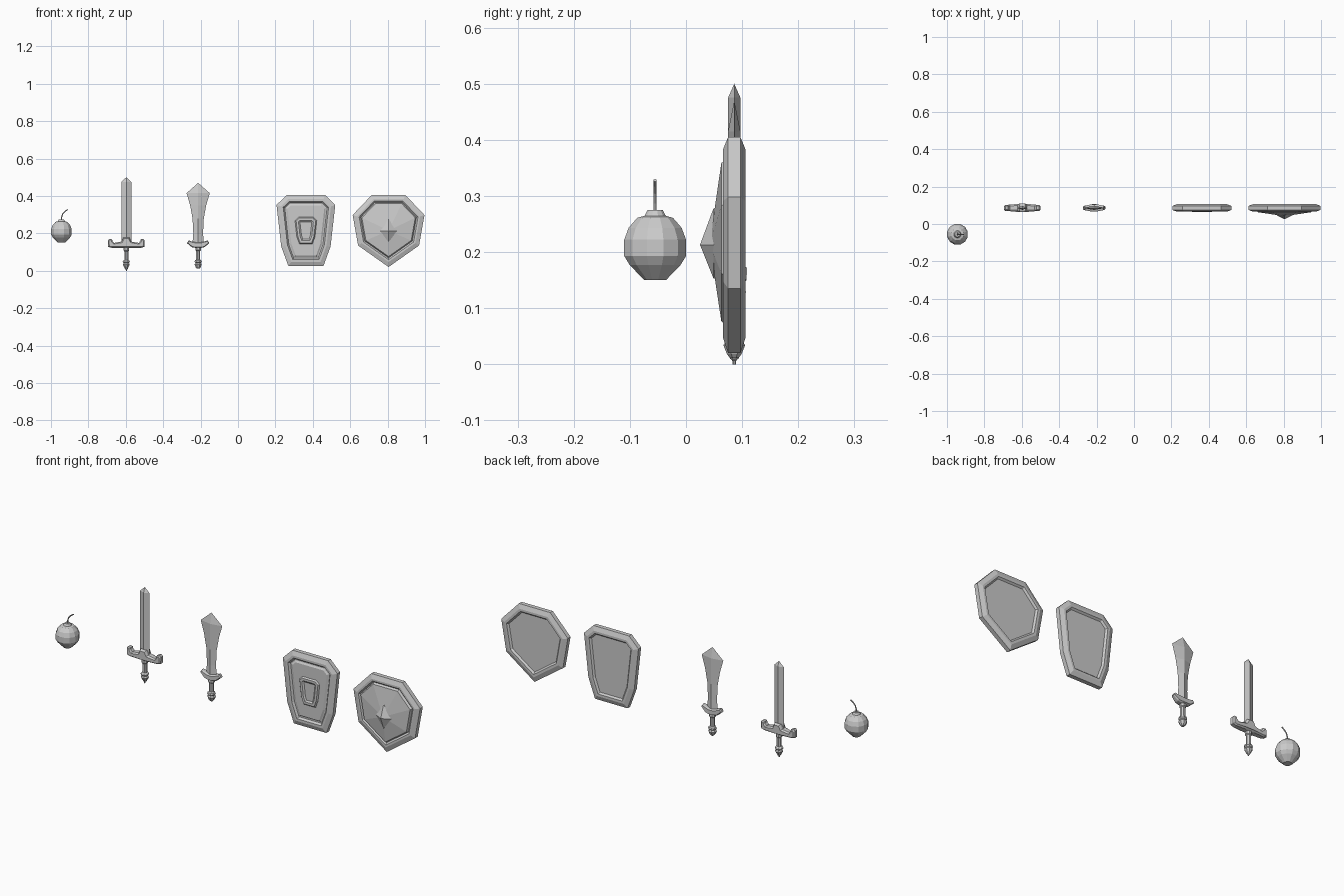
import bpy, bmesh, math
from mathutils import Vector

if "Cube" in bpy.data.objects:
    bpy.data.objects.remove(bpy.data.objects["Cube"])

Y0 = 0.086  # depth plane shared by swords and shields


def loft(name, rings, tip_end=False):
    """Join equal-length point rings with quads and cap both ends."""
    bm = bmesh.new()
    loops = [[bm.verts.new(p) for p in r] for r in rings]
    n = len(loops[0])
    for a, b in zip(loops, loops[1:]):
        for i in range(n):
            j = (i + 1) % n
            bm.faces.new((a[i], a[j], b[j], b[i]))
    bm.faces.new(loops[0][::-1])
    if tip_end:
        tip = bm.verts.new(tip_end)
        for i in range(n):
            bm.faces.new((loops[-1][i], loops[-1][(i + 1) % n], tip))
    else:
        bm.faces.new(loops[-1])
    bmesh.ops.remove_doubles(bm, verts=bm.verts, dist=1e-5)
    bmesh.ops.recalc_face_normals(bm, faces=bm.faces)
    me = bpy.data.meshes.new(name)
    bm.to_mesh(me)
    bm.free()
    ob = bpy.data.objects.new(name, me)
    bpy.context.collection.objects.link(ob)
    return ob


def inset(pts, d):
    """Offset a clockwise (x, z) outline inward by d."""
    out, n = [], len(pts)
    for i in range(n):
        p = Vector(pts[i])
        e1 = (p - Vector(pts[i - 1])).normalized()
        e2 = (Vector(pts[(i + 1) % n]) - p).normalized()
        n1, n2 = Vector((e1.y, -e1.x)), Vector((e2.y, -e2.x))
        out.append(p + (n1 + n2) * d / (1 + n1.dot(n2)))
    return out


def mirrored(half):
    """Right half outline, top to bottom, completed to a clockwise loop."""
    return half + [(-x, z) for x, z in reversed(half) if x > 1e-6]


def plate(name, cx, half, steps, taper=0.0, tip=False):
    """Stack insets of an outline along y; steps are (inset, y offset)."""
    pts = mirrored(half)
    rings = [[(cx + p.x, Y0 + y * (1 - taper * abs(p.x)), p.y)
              for p in inset(pts, d)] for d, y in steps]
    return loft(name, rings, tip)


def turned(name, cx, cy, profile, n):
    """Low-poly lathe from (radius, z) pairs."""
    return loft(name, [[(cx + r * math.cos(2 * math.pi * (i + .5) / n),
                         cy + r * math.sin(2 * math.pi * (i + .5) / n), z)
                        for i in range(n)] for r, z in profile])


def blade(name, cx, sections):
    """Diamond cross-sections given as (half width, half thickness, z)."""
    return loft(name, [[(cx + w, Y0, z), (cx, Y0 + t, z), (cx - w, Y0, z), (cx, Y0 - t, z)]
                       for w, t, z in sections[:-1]], (cx, Y0, sections[-1][2]))


# Bomb: body, cap and bent fuse
BX, BY = -0.944, -0.055
turned("bomb_body", BX, BY, [(.020, .150), (.047, .177), (.057, .193), (.057, .222),
                             (.049, .243), (.033, .261), (.018, .265)], 12)
turned("bomb_cap", BX, BY, [(.020, .255), (.020, .264), (.014, .275), (.006, .275), (.005, .270)], 12)
path = [(0, .265), (.001, .287), (.007, .305), (.019, .318), (.034, .328)]
fuse = []
for i, (x, z) in enumerate(path):
    a, b = Vector(path[max(i - 1, 0)]), Vector(path[min(i + 1, 4)])
    t = (b - a).normalized()
    fuse.append([(BX + x + .003 * math.cos(k * math.pi / 3) * t.y,
                  BY + .003 * math.sin(k * math.pi / 3),
                  z - .003 * math.cos(k * math.pi / 3) * t.x) for k in range(6)])
loft("bomb_fuse", fuse)

# Straight sword with hooked guard
SX = -0.597
blade("long_blade", SX, [(.027, .011, .15), (.027, .011, .475), (0, 0, .5)])
guard_steps = [(.006, .024), (0, .014), (0, -.014), (.006, -.024)]
plate("long_guard", SX, [(.016, .178), (.026, .156), (.066, .149), (.074, .158), (.076, .168),
                         (.090, .171), (.098, .163), (.097, .128), (.080, .123), (.024, .123)],
      guard_steps, 4)
turned("long_grip", SX, Y0, [(.013, .128), (.016, .118), (.016, .108), (.012, .104), (.012, .058),
                             (.018, .054), (.021, .048), (.015, .041), (.020, .033),
                             (.011, .016), (.008, .010), (.004, .007), (.003, 0)], 8)

# Broad sword flaring towards the tip
FX = -0.213
blade("broad_blade", FX, [(.031, .012, .14), (.026, .011, .20), (.030, .011, .28),
                          (.043, .011, .35), (.062, .011, .415), (0, 0, .47)])
plate("broad_guard", FX, [(.012, .152), (.038, .158), (.050, .163), (.060, .148), (.034, .126), (.012, .122)],
      [(.004, .022), (0, .012), (0, -.012), (.004, -.022)], 9)
turned("broad_grip", FX, Y0, [(.013, .128), (.016, .118), (.016, .110), (.012, .106), (.012, .060),
                              (.018, .056), (.021, .048), (.015, .042), (.021, .034),
                              (.014, .018), (.008, .011)], 8)

# Shield with raised hollow boss
rim = [(.042, .011), (.034, .020), (.022, .020), (0, .011), (0, -.011), (.022, -.020)]
HX = 0.363
tall = [(.103, .405), (.157, .352), (.132, .130), (.094, .026)]
plate("tall_shield", HX, tall, rim + [(.034, -.020), (.042, -.010), (.048, -.010),
                                      (.056, -.015)])
boss = [(x * .4, .215 + (z - .215) * .4) for x, z in tall]
plate("tall_shield_boss", HX, boss, [(0, -.010), (.010, -.022), (.022, -.022), (.030, -.016)])

# Shield with faceted dome and pyramid spike
PX = 0.805
wide = [(.090, .405), (.192, .298), (.163, .135), (0, .020)]
plate("wide_shield", PX, wide, rim + [(.032, -.020), (.040, -.012), (.046, -.023)],
      tip=(PX, .042, .215))
plate("wide_shield_spike", PX, [(0, .278), (.046, .213), (0, .153)], [(0, -.032), (0, -.037)],
      tip=(PX, .025, .213))
